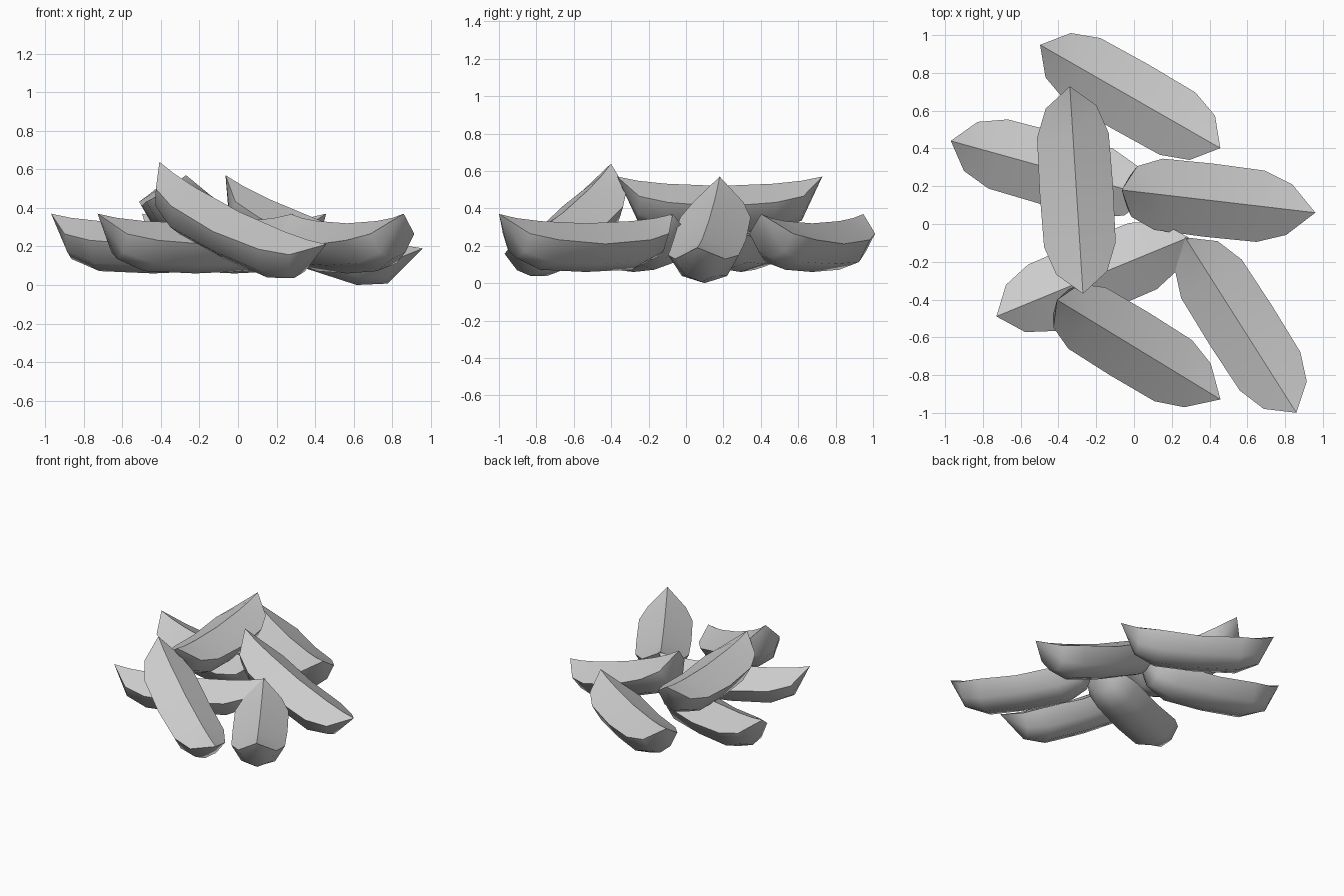
import bpy
import bmesh
from mathutils import Matrix, Vector

old = bpy.data.objects.get("Cube")
if old:
    bpy.data.objects.remove(old, do_unlink=True)

# One plain grey for every wedge
grey = bpy.data.materials.new("plain_grey")
grey.use_nodes = True
colour = (0.6, 0.6, 0.6, 1)
grey.diffuse_color = colour
grey.node_tree.nodes["Principled BSDF"].inputs["Base Color"].default_value = colour

# Half of the wedge, tip to middle; heights are measured down from the tips:
# station, ridge z, rim half width, rim z, belly half width, belly z, keel z
HALF = [
    (0.44, -0.022, 0.135, -0.105, 0.08, -0.20, -0.235),
    (0.29, -0.038, 0.19, -0.138, 0.122, -0.257, -0.298),
    (0.0, -0.05, 0.195, -0.16, 0.127, -0.268, -0.31),
]
STATIONS = HALF + [(-row[0], *row[1:]) for row in reversed(HALF[:2])]
TIP = 0.55


def wedge_mesh():
    """Wedge with a sagging ridge, two cut faces and a rounded skin."""
    bm = bmesh.new()
    rings = []
    for s, ridge, rim_w, rim_z, belly_w, belly_z, keel in STATIONS:
        section = [(0, ridge), (rim_w, rim_z), (belly_w, belly_z),
                   (0, keel), (-belly_w, belly_z), (-rim_w, rim_z)]
        rings.append([bm.verts.new((s, y, z)) for y, z in section])
    # Skin and cut faces between neighbouring sections
    for a, b in zip(rings, rings[1:]):
        for i in range(len(a)):
            j = (i + 1) % len(a)
            bm.faces.new((a[i], a[j], b[j], b[i]))
    # Pointed ends
    for ring, x in ((rings[0], TIP), (rings[-1], -TIP)):
        tip = bm.verts.new((x, 0, 0))
        for i in range(len(ring)):
            bm.faces.new((tip, ring[i], ring[(i + 1) % len(ring)]))
    bmesh.ops.recalc_face_normals(bm, faces=bm.faces)
    mesh = bpy.data.meshes.new("wedge")
    bm.to_mesh(mesh)
    bm.free()
    mesh.materials.append(grey)
    return mesh


def place_wedge(name, start, end):
    """Lay a wedge so that its ridge tips meet the two given points."""
    start, end = Vector(start), Vector(end)
    along = (end - start).normalized()
    side = Vector((0, 0, 1)).cross(along).normalized()
    up = along.cross(side)
    obj = bpy.data.objects.new(name, wedge_mesh())
    bpy.context.collection.objects.link(obj)
    turn = Matrix((along, side, up)).transposed().to_4x4()
    obj.matrix_world = Matrix.Translation((start + end) / 2) @ turn
    # Smooth skin, sharp ridge and rims
    bpy.ops.object.select_all(action="DESELECT")
    obj.select_set(True)
    bpy.context.view_layer.objects.active = obj
    bpy.ops.object.shade_smooth_by_angle(angle=0.87)


# Lower layer, lying level
place_wedge("left_side_wedge", (-0.97, 0.44, 0.37), (0.09, 0.146, 0.37))
place_wedge("back_wedge", (-0.5, 0.95, 0.37), (0.46, 0.4, 0.37))
place_wedge("middle_wedge", (-0.73, -0.49, 0.37), (0.29, -0.07, 0.37))
place_wedge("front_corner_wedge", (0.27, -0.07, 0.37), (0.86, -1.0, 0.37))

# Upper layer, leaning on or lying across the lower one
place_wedge("leaning_side_wedge", (-0.065, 0.18, 0.57), (0.96, 0.06, 0.19))
place_wedge("leaning_front_wedge", (-0.41, -0.4, 0.64), (0.46, -0.93, 0.21))
place_wedge("top_wedge", (-0.34, 0.73, 0.57), (-0.27, -0.37, 0.57))
